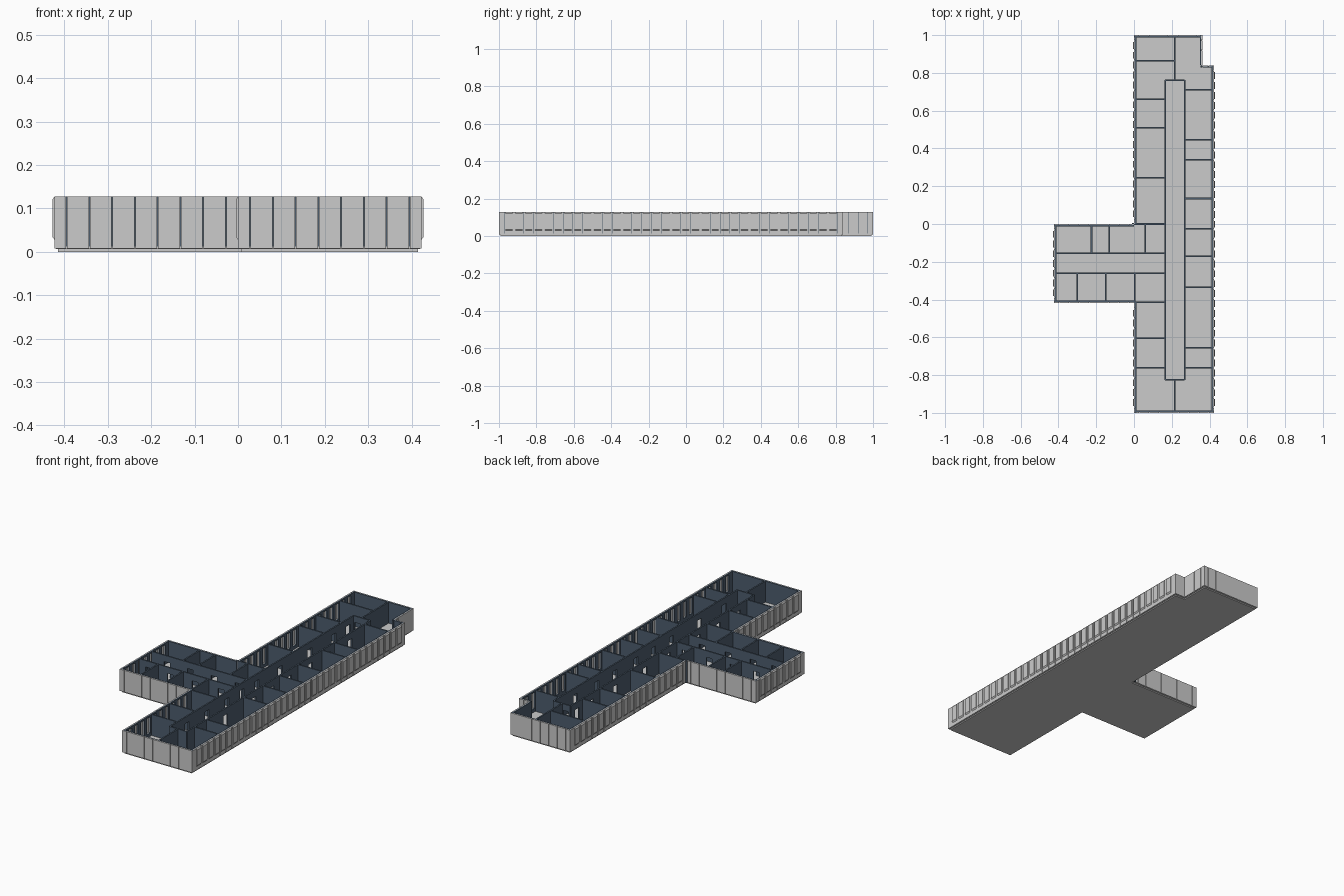
import bpy, bmesh
from mathutils import Vector

if "Cube" in bpy.data.objects:
    bpy.data.objects.remove(bpy.data.objects["Cube"])

TOP, BASE, T, HALF = 0.127, 0.008, 0.012, 0.006   # wall top, wall foot, thickness, skin
PITCH, CORNER = 0.0523, 0.028

blue = bpy.data.materials.new("interior_blue")
blue.diffuse_color = (0.075, 0.11, 0.155, 1)
blue.use_nodes = True
blue.node_tree.nodes["Principled BSDF"].inputs["Base Color"].default_value = blue.diffuse_color


def prism(bm, origin, along, out, u0, u1, profile):
    """Sweep a (outward, z) profile along the wall from u0 to u1."""
    ends = []
    for u in (u0, u1):
        ends.append([bm.verts.new(origin + along * u + out * d + Vector((0, 0, z)))
                     for d, z in profile])
    a, b = ends
    n = len(profile)
    bm.faces.new(a)
    bm.faces.new(b[::-1])
    for i in range(n):
        j = (i + 1) % n
        bm.faces.new((a[j], a[i], b[i], b[j]))


def rect(d0, d1, z0, z1):
    return [(d0, z0), (d1, z0), (d1, z1), (d0, z1)]


def finish(bm, name, mat=None):
    bmesh.ops.recalc_face_normals(bm, faces=bm.faces)
    me = bpy.data.meshes.new(name)
    bm.to_mesh(me)
    bm.free()
    ob = bpy.data.objects.new(name, me)
    bpy.context.collection.objects.link(ob)
    if mat:
        me.materials.append(mat)
    return ob


# Building outline, counter-clockwise
outline = [(-.423, -.418), (0, -.418), (0, -1), (.423, -1), (.423, .84),
           (.362, .84), (.362, 1), (0, 1), (0, 0), (-.423, 0)]
pts = [Vector((x, y, 0)) for x, y in outline]
N = len(pts)
dirs = [(pts[(i + 1) % N] - pts[i]).normalized() for i in range(N)]
outs = [Vector((d.y, -d.x, 0)) for d in dirs]


# Floor and foundation slab, inset from the facade
def slab(name, inset, z0, z1):
    bm = bmesh.new()
    ring = [bm.verts.new(pts[i] - inset * (outs[i - 1] + outs[i]) + Vector((0, 0, z0)))
            for i in range(N)]
    f = bm.faces.new(ring)
    ext = bmesh.ops.extrude_face_region(bm, geom=[f])
    bmesh.ops.translate(bm, vec=(0, 0, z1 - z0),
                        verts=[g for g in ext['geom'] if isinstance(g, bmesh.types.BMVert)])
    return finish(bm, name)


slab("foundation_slab", 0.008, 0, 0.006)
slab("floor", 0.004, 0.006, 0.012)


# Exterior walls: grey panels outside, blue lining inside
def facade(name, i, windows):
    o, a, n = pts[i], dirs[i], outs[i]
    length = (pts[(i + 1) % N] - o).length
    count = max(0, round((length - 2 * CORNER) / PITCH))
    edge = CORNER if count else length / 2
    step = (length - 2 * edge) / count if count else 0
    outer, inner = bmesh.new(), bmesh.new()
    g = 0.001
    # solid corner strips
    for u0, u1 in ((0, edge - g), (length - edge + g, length)):
        prism(outer, o, a, n, u0, u1, rect(-HALF, 0, BASE, TOP))
    if not windows:
        for k in range(count):
            u = edge + k * step
            prism(outer, o, a, n, u + g, u + step - g, rect(-HALF, 0, BASE, TOP))
        prism(inner, o, a, n, 0.001, length - 0.001, rect(-T, -HALF, BASE, TOP))
    else:
        for u0, u1 in ((0.001, edge), (length - edge, length - 0.001)):
            prism(inner, o, a, n, u0, u1, rect(-T, -HALF, BASE, TOP))
        for k in range(count):
            u, v = edge + k * step, edge + (k + 1) * step
            w = 0.012
            for bm, d0, d1, e in ((outer, -HALF, 0, g), (inner, -T, -HALF, 0)):
                prism(bm, o, a, n, u + e, u + w, rect(d0, d1, BASE, TOP))
                prism(bm, o, a, n, v - w, v - e, rect(d0, d1, BASE, TOP))
                prism(bm, o, a, n, u + w, v - w, rect(d0, d1, BASE, 0.03))
                prism(bm, o, a, n, u + w, v - w, rect(d0, d1, 0.118, TOP))
            # projecting chamfered window bay
            prism(outer, o, a, n, u + 0.008, v - 0.008,
                  [(-.001, .028), (0, .028), (.005, .035), (.005, .12), (0, TOP), (-.001, TOP)])
    finish(outer, name + "_panels")
    finish(inner, name + "_lining", blue)


names = ["wing_front", "main_left_front", "main_front", "main_right", "notch_back",
         "notch_side", "main_back", "main_left_back", "wing_back", "wing_end"]
for i, nm in enumerate(names):
    facade(nm, i, nm in ("main_left_front", "main_right", "main_left_back", "wing_end"))


# Interior partitions with door openings
def partition(bm, p, q, doors=(), width=0.036, head=0.092, th=0.004):
    o, e = Vector((*p, 0)), Vector((*q, 0))
    a = (e - o).normalized()
    n = Vector((a.y, -a.x, 0))
    u = 0
    for d in sorted(doors):
        prism(bm, o, a, n, u, d - width / 2, rect(-th, th, BASE, TOP))
        prism(bm, o, a, n, d - width / 2, d + width / 2, rect(-th, th, head, TOP))
        u = d + width / 2
    prism(bm, o, a, n, u, (e - o).length, rect(-th, th, BASE, TOP))


def mids(vals, start):
    return [(p + q) / 2 - start for p, q in zip(vals, vals[1:])]


XL, XR, Y0, Y1 = .165, .268, -.825, .762
left = [-.76, -.605, -.415, -.26, -.155, 0, .246, .51, .66]
right = [-.76, -.655, -.335, -.17, -.025, .135, .34, .447, .71]

bm = bmesh.new()
partition(bm, (XL, Y0), (XL, Y1), mids(left + [Y1], Y0))
partition(bm, (XR, Y0), (XR, Y1), mids(right, Y0))
for y in (Y0, Y1):
    partition(bm, (XL, y), (XR, y), [0.026])
partition(bm, (-.413, -.155), (XL, -.155), mids([-.413, -.225, -.13, .06, XL], -.413))
partition(bm, (-.413, -.26), (XL, -.26), mids([-.413, -.3, -.15, 0, XL], -.413))
finish(bm, "corridor_walls", blue)

bm = bmesh.new()
for y in left:
    if y not in (-.26, -.155):
        partition(bm, (.002 if y else -.01, y), (XL, y))
partition(bm, (.01, .865), (.215, .865))
for y in right:
    partition(bm, (XR, y), (.413, y))
partition(bm, (.215, Y1), (.215, .99))
partition(bm, (.215, -.99), (.215, Y0))
for x in (-.225, -.13, .06):
    partition(bm, (x, -.155), (x, -.004))
for x in (-.3, -.15, .004):
    partition(bm, (x, -.415), (x, -.26))
partition(bm, (.351, .834), (.361, .834), th=.006)
finish(bm, "room_dividers", blue)
